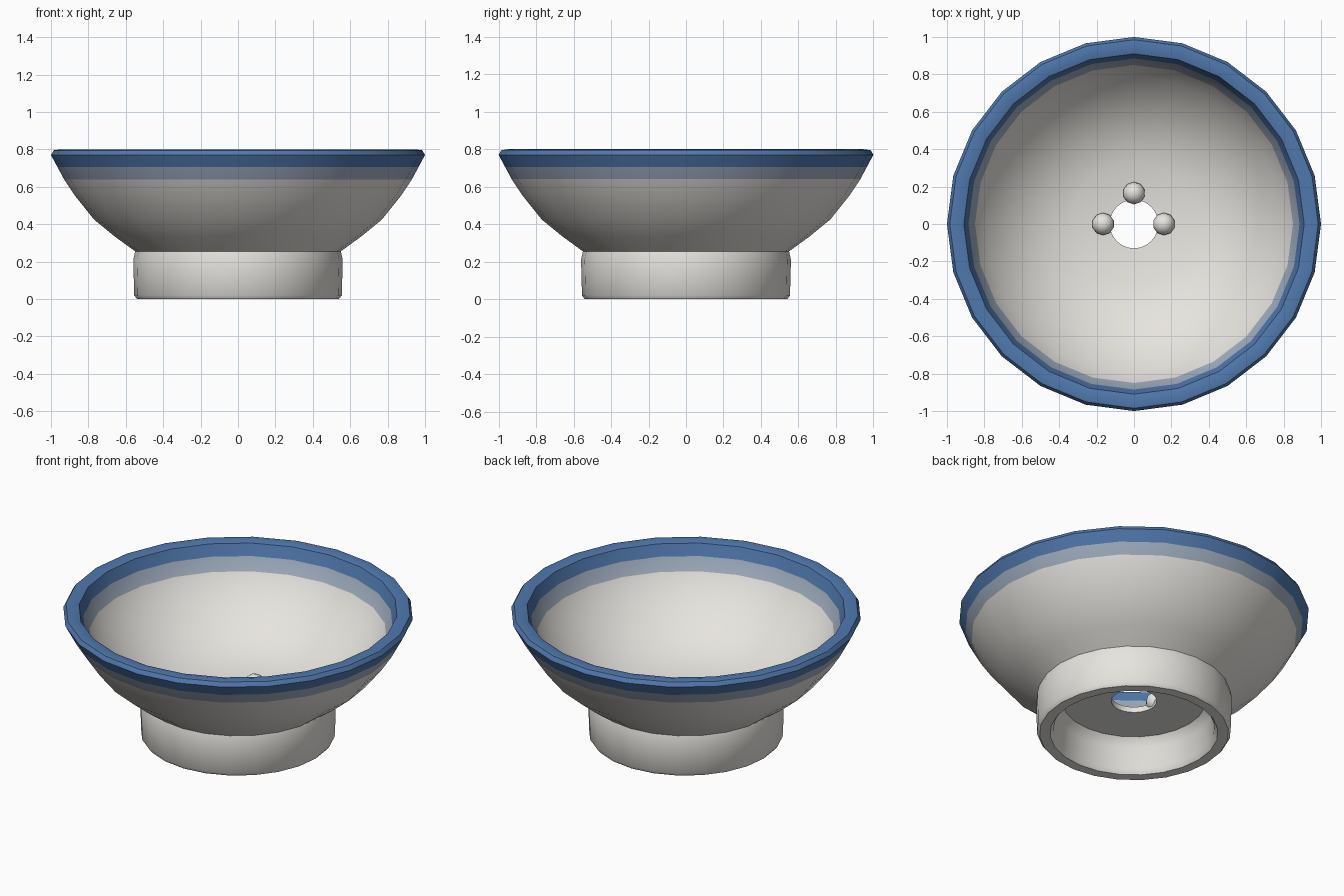
import bpy
import bmesh
from math import cos, sin, tau, radians

if "Cube" in bpy.data.objects:
    bpy.data.objects.remove(bpy.data.objects["Cube"])

SIDES = 24


def make_mat(name, rgb):
    m = bpy.data.materials.new(name)
    m.diffuse_color = (*rgb, 1)
    m.use_nodes = True
    m.node_tree.nodes["Principled BSDF"].inputs["Base Color"].default_value = m.diffuse_color
    return m


def smooth(obj, angle):
    bpy.ops.object.select_all(action='DESELECT')
    obj.select_set(True)
    bpy.context.view_layer.objects.active = obj
    bpy.ops.object.shade_smooth_by_angle(angle=radians(angle))


def lathe(name, profile, mats, band):
    """Spin a closed (radius, height) profile; band(z) picks a material."""
    bm = bmesh.new()
    rings = [[bm.verts.new((r * cos(tau * i / SIDES), r * sin(tau * i / SIDES), z))
              for i in range(SIDES)] for r, z in profile]
    for a, b in zip(rings, rings[1:] + rings[:1]):
        for i in range(SIDES):
            j = (i + 1) % SIDES
            f = bm.faces.new((a[i], a[j], b[j], b[i]))
            f.material_index = band(f.calc_center_median().z)
    bmesh.ops.recalc_face_normals(bm, faces=bm.faces)
    me = bpy.data.meshes.new(name)
    bm.to_mesh(me)
    bm.free()
    for m in mats:
        me.materials.append(m)
    obj = bpy.data.objects.new(name, me)
    bpy.context.collection.objects.link(obj)
    smooth(obj, 50)
    return obj


# Glaze: grey body, fading into a blue lip
mats = [make_mat("clay", (0.8, 0.78, 0.74)),
        make_mat("fade", (0.36, 0.43, 0.53)),
        make_mat("blue_glaze", (0.08, 0.19, 0.42))]

# Bowl with foot ring and a drain hole through the floor
profile = [
    (0.13, 0.21), (0.41, 0.21), (0.45, 0.16), (0.46, 0.03), (0.48, 0.0),   # underside
    (0.54, 0.0), (0.555, 0.02), (0.56, 0.21), (0.55, 0.255),               # foot
    (0.66, 0.335), (0.77, 0.425), (0.87, 0.55), (0.93, 0.64), (0.965, 0.705),
    (1.0, 0.77), (0.985, 0.795), (0.95, 0.8), (0.91, 0.79),                # lip
    (0.885, 0.72), (0.85, 0.64), (0.79, 0.55), (0.68, 0.43),
    (0.52, 0.32), (0.33, 0.26), (0.13, 0.245),                             # inside
]
lathe("bowl", profile, mats,
      lambda z: 2 if z > 0.73 else 1 if z > 0.66 else 0)

# Three small beads around the drain hole
for name, x, y in (("left", -0.165, 0), ("back", 0, 0.165), ("right", 0.16, 0)):
    bpy.ops.mesh.primitive_ico_sphere_add(subdivisions=2, radius=0.06,
                                          location=(x, y, 0.265))
    bead = bpy.context.object
    bead.name = name + "_bead"
    bead.data.materials.append(mats[0])
    smooth(bead, 60)
